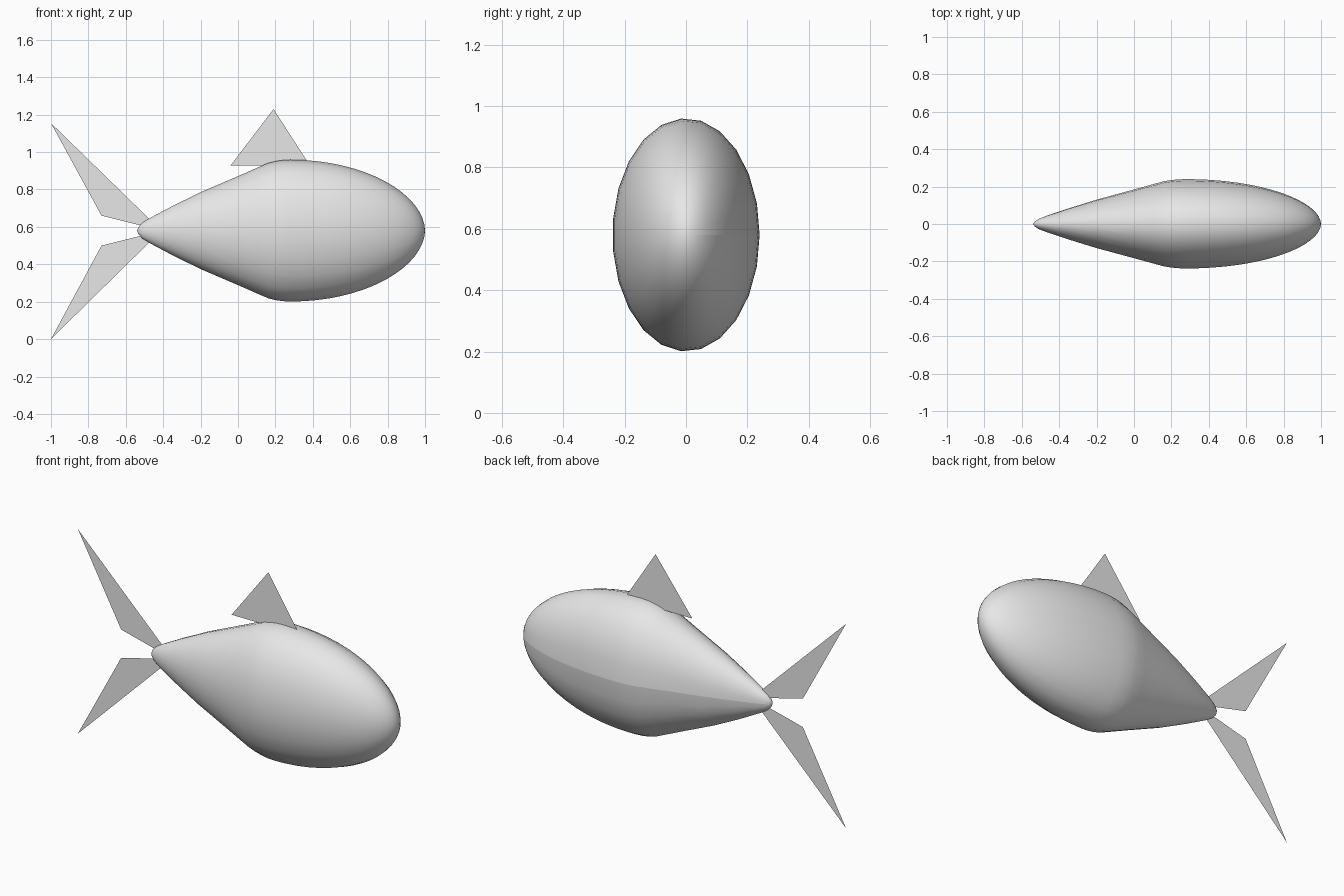
import bpy
import bmesh
from math import cos, sin, pi

cube = bpy.data.objects.get("Cube")
if cube:
    bpy.data.objects.remove(cube, do_unlink=True)

grey = bpy.data.materials.new("plain grey")
grey.use_nodes = True
colour = (0.8, 0.8, 0.8, 1)
grey.diffuse_color = colour
grey.node_tree.nodes["Principled BSDF"].inputs["Base Color"].default_value = colour

MID_Z = 0.58
HEIGHT, WIDTH = 0.38, 0.24
SIDES = 23


def add_object(name, bm):
    mesh = bpy.data.meshes.new(name)
    bm.to_mesh(mesh)
    bm.free()
    mesh.materials.append(grey)
    obj = bpy.data.objects.new(name, mesh)
    bpy.context.collection.objects.link(obj)
    return obj


def flat_fin(name, outline):
    bm = bmesh.new()
    bm.faces.new([bm.verts.new((x, 0, z)) for x, z in outline])
    return add_object(name, bm)


# Body: an oval profile swept round the x axis, straight tail and rounded nose
tail = [(-0.53, 0.022), (-0.51, 0.043), (-0.47, 0.068), (-0.35, 0.132),
        (-0.2, 0.206), (0, 0.292), (0.1, 0.336), (0.16, 0.362),
        (0.2, 0.372), (0.24, 0.378)]
profile = list(tail)
START, NOSE, STEPS = 0.28, 1.0, 16
for i in range(STEPS):
    t = sin(i / STEPS * pi / 2)
    profile.append((START + (NOSE - START) * t, HEIGHT * (1 - t * t) ** 0.53))

bm = bmesh.new()
rings = []
for x, r in profile:
    rings.append([bm.verts.new((x, r * WIDTH / HEIGHT * cos(a), MID_Z + r * sin(a)))
                  for a in (2 * pi * k / SIDES for k in range(SIDES))])
tail_tip = bm.verts.new((-0.54, 0, MID_Z))
nose_tip = bm.verts.new((NOSE, 0, MID_Z))
for k in range(SIDES):
    n = (k + 1) % SIDES
    for a, b in zip(rings, rings[1:]):
        bm.faces.new((a[k], a[n], b[n], b[k]))
    bm.faces.new((tail_tip, rings[0][n], rings[0][k]))
    bm.faces.new((nose_tip, rings[-1][k], rings[-1][n]))
bmesh.ops.recalc_face_normals(bm, faces=bm.faces)
for face in bm.faces:
    face.smooth = True
# Sharp seam along the back side
for a, b in zip(rings, rings[1:]):
    bm.edges.get((a[0], b[0])).smooth = False
add_object("body", bm)

# Fins: thin flat sheets on the centre plane
flat_fin("dorsal_fin", [(-0.04, 0.928), (0.385, 0.928), (0.19, 1.23)])
flat_fin("upper_tail_fin", [(-1, 1.155), (-0.73, 0.66), (-0.41, MID_Z)])
flat_fin("lower_tail_fin", [(-1, 0), (-0.41, MID_Z), (-0.73, 0.5)])
